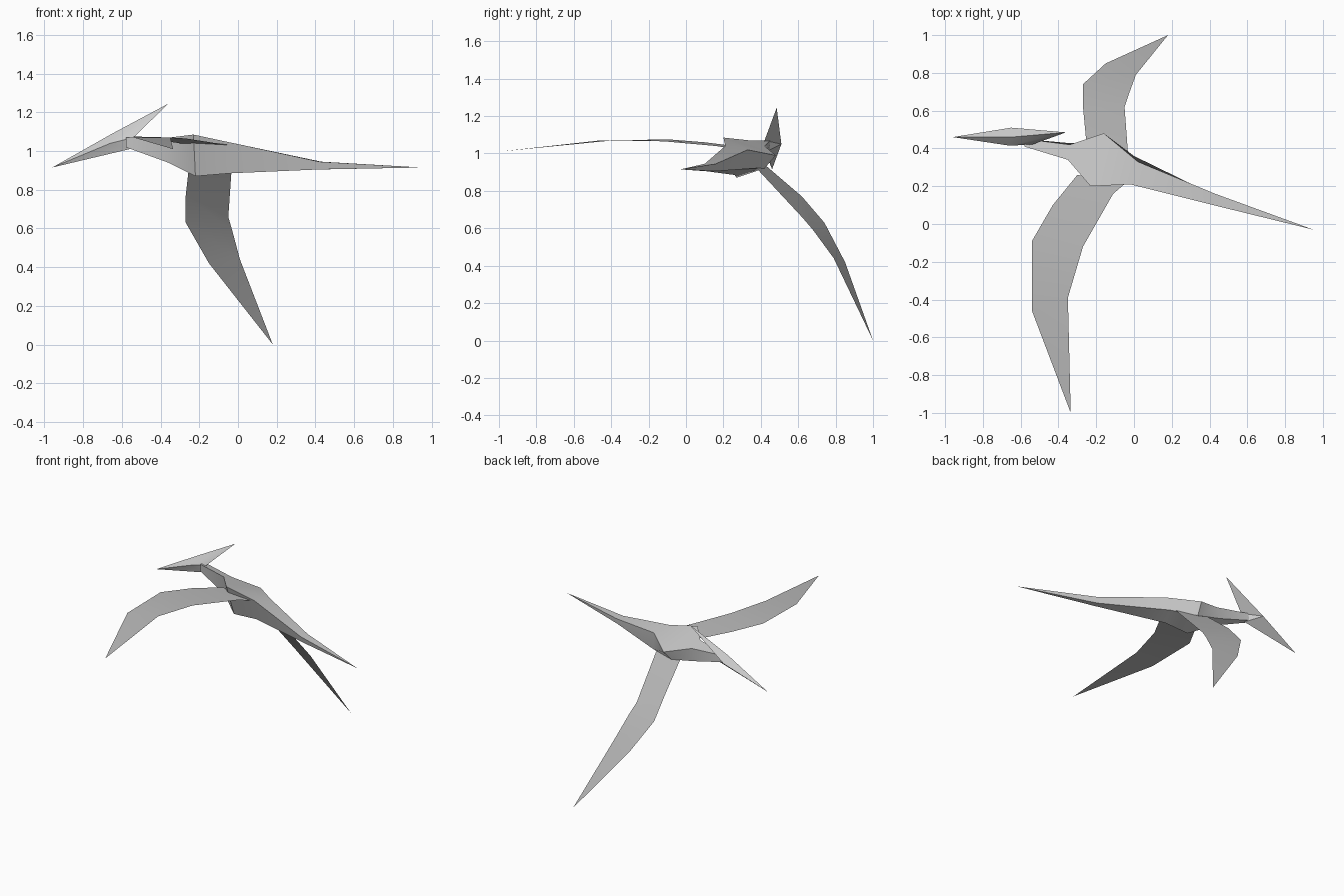
import bpy, math
from mathutils import Vector

cube = bpy.data.objects.get("Cube")
if cube:
    bpy.data.objects.remove(cube, do_unlink=True)


def material(name, value):
    m = bpy.data.materials.new(name)
    m.use_nodes = True
    colour = (value, value, value, 1)
    m.diffuse_color = colour
    m.node_tree.nodes["Principled BSDF"].inputs["Base Color"].default_value = colour
    return m


skin = material("grey skin", 0.6)
membrane = material("grey wing membrane", 0.5)


def build(name, verts, faces, mat, smooth=True):
    mesh = bpy.data.meshes.new(name)
    mesh.from_pydata(verts, [], faces)
    mesh.materials.append(mat)
    ob = bpy.data.objects.new(name, mesh)
    bpy.context.collection.objects.link(ob)
    bpy.ops.object.select_all(action='DESELECT')
    ob.select_set(True)
    bpy.context.view_layer.objects.active = ob
    bpy.ops.object.mode_set(mode='EDIT')
    bpy.ops.mesh.select_all(action='SELECT')
    bpy.ops.mesh.normals_make_consistent(inside=False)
    bpy.ops.object.mode_set(mode='OBJECT')
    if smooth:
        bpy.ops.object.shade_smooth_by_angle(angle=math.radians(35))
    return ob


def loft(name, rings, tip, mat):
    """Skin equal four-sided rings and close the end on a point."""
    verts = [p for ring in rings for p in ring] + [tip]
    faces = [(0, 1, 2, 3)]
    for r in range(len(rings) - 1):
        for i in range(4):
            a, b = r * 4 + i, r * 4 + (i + 1) % 4
            faces.append((a, b, b + 4, a + 4))
    last = len(verts) - 1
    faces += [(last - 4 + i, last - 4 + (i + 1) % 4, last) for i in range(4)]
    return build(name, verts, faces, mat)


def wing(name, leading, trailing, tip):
    """Thin sheet between a leading and a trailing edge, ending in a point."""
    n = len(leading)
    faces = [(i, i + 1, n + i + 1, n + i) for i in range(n - 1)]
    faces.append((n - 1, 2 * n, 2 * n - 1))
    ob = build(name, leading + trailing + [tip], faces, membrane)
    up = sum((p.normal * p.area for p in ob.data.polygons), Vector())
    if up.z < 0:
        ob.data.flip_normals()
    return ob


# Body, neck and tail: corners are right top, left top, left bottom, right bottom
loft("body_and_tail", [
    [(-0.58, 0.41, 1.07), (-0.58, 0.45, 1.07), (-0.58, 0.45, 1.02), (-0.58, 0.41, 1.02)],
    [(-0.35, 0.34, 1.07), (-0.34, 0.42, 1.04), (-0.36, 0.43, 0.96), (-0.36, 0.36, 0.94)],
    [(-0.23, 0.20, 1.085), (-0.16, 0.48, 0.99), (-0.18, 0.42, 0.92), (-0.22, 0.27, 0.87)],
    [(-0.02, 0.21, 1.04), (0.02, 0.33, 1.02), (0.0, 0.36, 0.92), (-0.04, 0.26, 0.885)],
    [(0.42, 0.10, 0.945), (0.43, 0.16, 0.945), (0.43, 0.15, 0.905), (0.42, 0.11, 0.905)],
], (0.95, -0.03, 0.915), skin)

# Head with long beak and swept crest
build("head", [
    (-0.96, 0.46, 0.915), (-0.65, 0.46, 1.09), (-0.65, 0.51, 1.05),
    (-0.56, 0.43, 1.01), (-0.66, 0.415, 1.04), (-0.54, 0.42, 1.07),
    (-0.36, 0.485, 1.245),
], [(0, 1, 2), (0, 2, 3), (0, 3, 4), (0, 4, 1), (6, 2, 1), (6, 5, 2),
    (6, 4, 5), (6, 1, 4), (2, 5, 3), (3, 5, 4)], skin)

# Right wing, spread level
wing("right_wing",
     [(-0.30, 0.26, 1.04), (-0.43, 0.10, 1.06), (-0.54, -0.09, 1.075), (-0.54, -0.46, 1.07)],
     [(-0.04, 0.22, 1.03), (-0.11, 0.16, 1.04), (-0.27, -0.12, 1.065), (-0.35, -0.39, 1.07)],
     (-0.335, -1.0, 1.01))

# Left wing, swept down
wing("left_wing",
     [(-0.25, 0.41, 0.95), (-0.27, 0.62, 0.77), (-0.27, 0.74, 0.63), (-0.15, 0.85, 0.42)],
     [(-0.03, 0.35, 0.95), (-0.05, 0.62, 0.66), (-0.03, 0.68, 0.59), (0.01, 0.79, 0.44)],
     (0.18, 1.0, 0.0))
